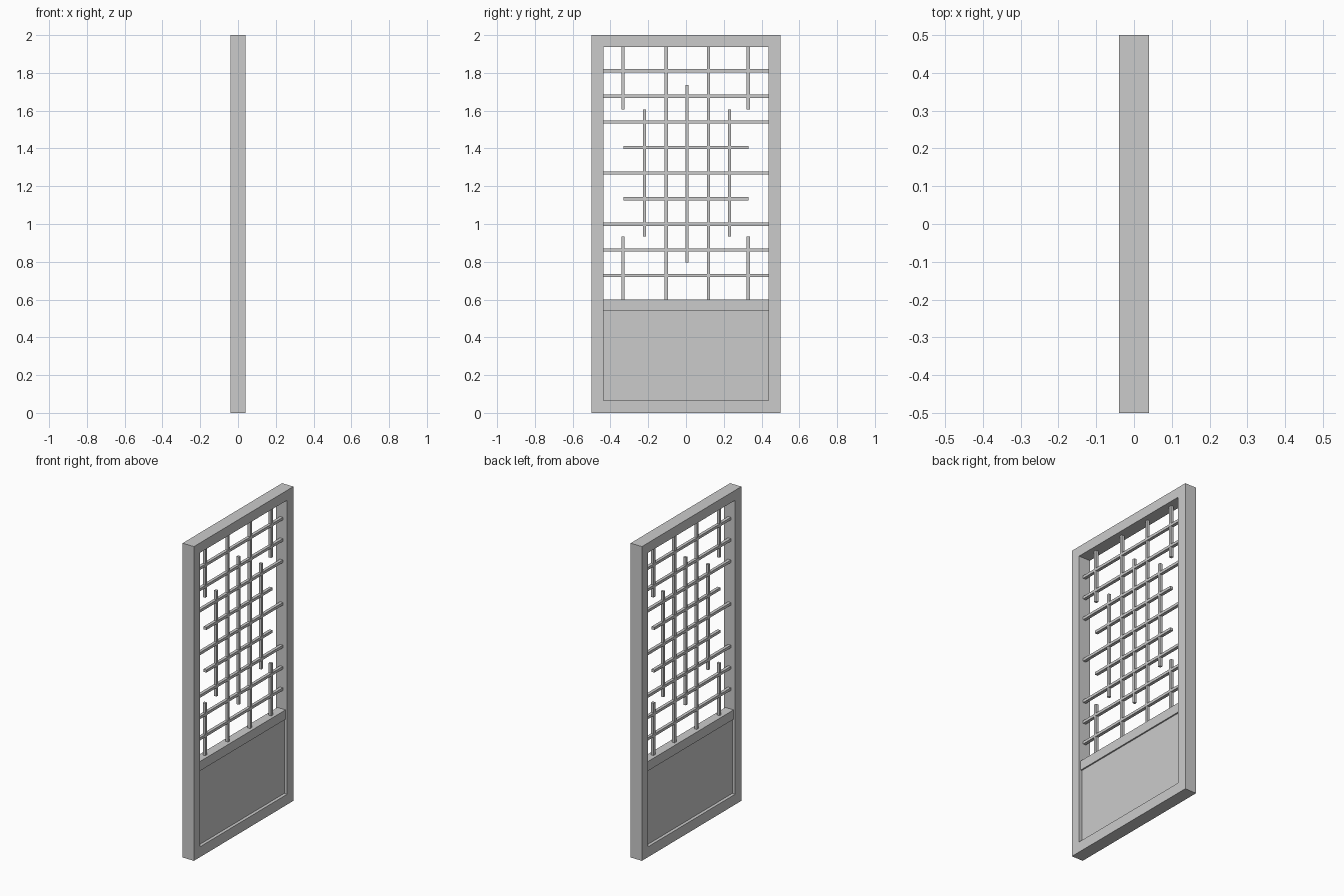
import bpy, bmesh

if "Cube" in bpy.data.objects:
    bpy.data.objects.remove(bpy.data.objects["Cube"])

IN_Y, IN_TOP, IN_BOT = 0.437, 1.937, 0.066   # frame opening
RAIL_TOP, RAIL_BOT = 0.60, 0.54
BAR, BAR_DEPTH = 0.017, 0.02


def finish(name, bm):
    bmesh.ops.recalc_face_normals(bm, faces=bm.faces)
    me = bpy.data.meshes.new(name)
    bm.to_mesh(me)
    bm.free()
    ob = bpy.data.objects.new(name, me)
    bpy.context.collection.objects.link(ob)
    return ob


def box(name, y0, y1, z0, z1, depth):
    bm = bmesh.new()
    bmesh.ops.create_cube(bm, size=1)
    for v in bm.verts:
        v.co.x *= depth
        v.co.y = (y0 + y1) / 2 + v.co.y * (y1 - y0)
        v.co.z = (z0 + z1) / 2 + v.co.z * (z1 - z0)
    return finish(name, bm)


# Outer frame: mitred ring between outer and inner rectangles
def rect(y, z0, z1):
    return [(-y, z0), (y, z0), (y, z1), (-y, z1)]


bm = bmesh.new()
rings = [[bm.verts.new((x, y, z)) for y, z in r]
         for x, r in ((-0.04, rect(0.5, 0, 2)), (0.04, rect(0.5, 0, 2)),
                      (0.04, rect(IN_Y, IN_BOT, IN_TOP)),
                      (-0.04, rect(IN_Y, IN_BOT, IN_TOP)))]
for k in range(4):
    a, b = rings[k], rings[(k + 1) % 4]
    for i in range(4):
        j = (i + 1) % 4
        bm.faces.new((a[i], a[j], b[j], b[i]))
finish("outer_frame", bm)

# Middle rail and recessed lower panel
box("middle_rail", -IN_Y, IN_Y, RAIL_BOT, RAIL_TOP, 0.058)
box("lower_panel", -IN_Y, IN_Y, IN_BOT, RAIL_BOT, 0.04)

# Horizontal lattice bars; two in the middle are shorter
for i in range(9):
    z = 0.727 + i * 0.1356
    half = 0.332 if i in (3, 5) else IN_Y
    box(f"horizontal_bar_{i + 1}", -half, half, z - BAR / 2, z + BAR / 2, BAR_DEPTH)

# Vertical lattice bars: position and height range
verticals = [(0.005, 0.795, 1.735)]
for y in (-0.105, 0.119):
    verticals.append((y, RAIL_TOP, IN_TOP))
for y in (-0.22, 0.231):
    verticals.append((y, 0.933, 1.605))
for y in (-0.333, 0.33):
    verticals += [(y, RAIL_TOP, 0.933), (y, 1.605, IN_TOP)]
for i, (y, z0, z1) in enumerate(verticals):
    box(f"vertical_bar_{i + 1}", y - BAR / 2, y + BAR / 2, z0, z1, BAR_DEPTH - 0.002)
